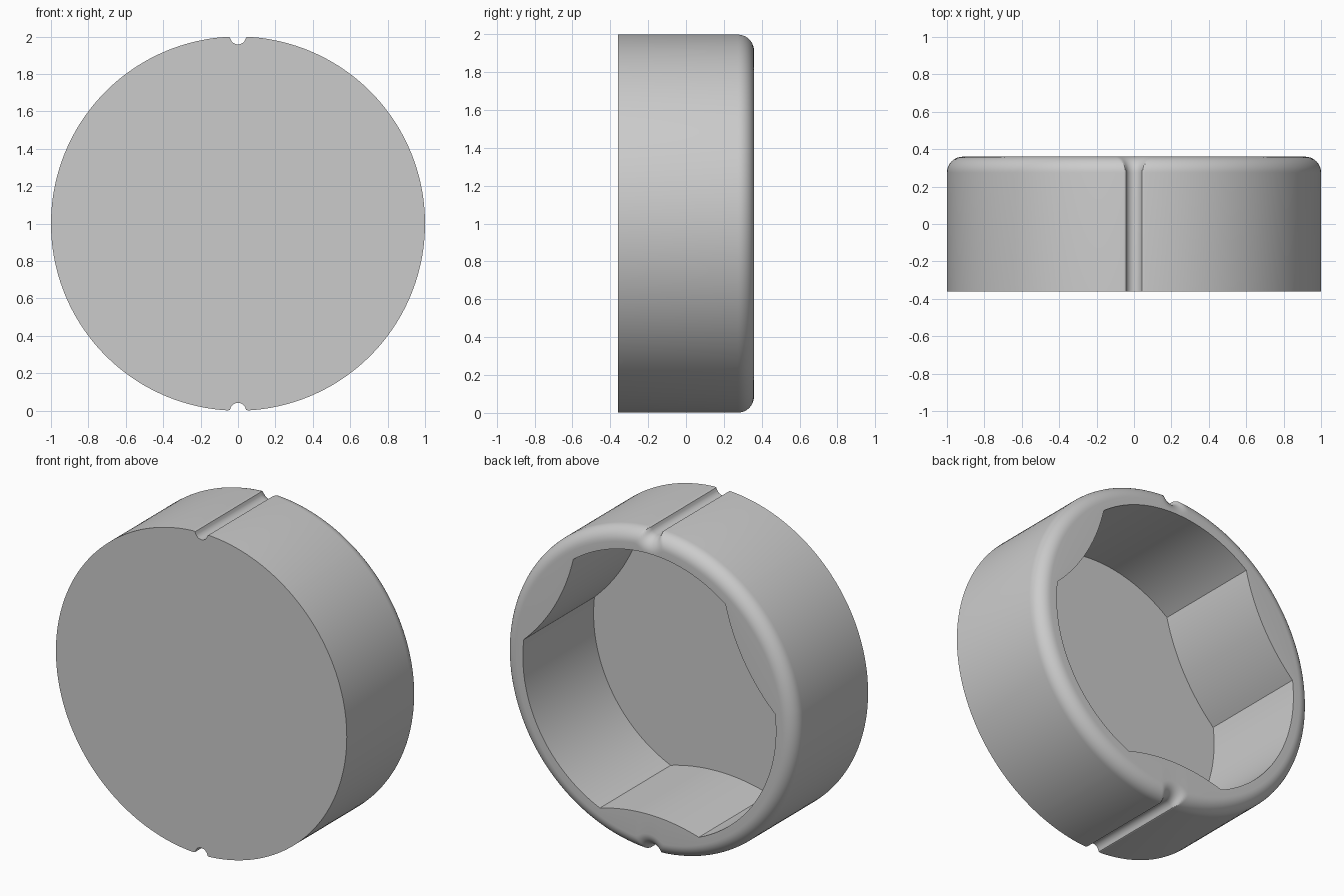
import bpy, bmesh
from math import sin, cos, pi, radians, sqrt

cube = bpy.data.objects.get("Cube")
if cube:
    bpy.data.objects.remove(cube)

FRONT, BACK, FLOOR = -0.36, 0.36, -0.335
FILLET, GROOVE = 0.085, 0.042
CAVITY, HALF, BULGE = 0.87, radians(23), 0.05
LOBES = [radians(a) for a in (30, 150, 270)]
GROOVES = [pi / 2, 3 * pi / 2]


def turn(a, b):
    """Unsigned angle between two directions."""
    return abs((a - b + pi) % (2 * pi) - pi)


def outer_radius(t, inset):
    """Round outline with two grooves, shrunk evenly by inset."""
    rim, rho = 1 - inset, GROOVE + inset
    phi = min(turn(t, g) for g in GROOVES)
    if sin(phi) < rho and phi < 1:
        cut = cos(phi) - sqrt(rho ** 2 - sin(phi) ** 2)
    else:
        cut = 1 + (phi - rho) * 1.5
    k = 0.02  # softened groove lips
    h = max(k - abs(rim - cut), 0) / k
    return min(rim, cut) - h * h * k / 4


def cavity_radius(t):
    """Round cavity with three walls that bow inwards."""
    phi = min(turn(t, c) for c in LOBES)
    if phi >= HALF:
        return CAVITY
    half_chord = CAVITY * sin(HALF)
    arc = (half_chord ** 2 + BULGE ** 2) / (2 * BULGE)
    d = CAVITY * cos(HALF) - BULGE + arc
    return d * cos(phi) - sqrt(arc ** 2 - (d * sin(phi)) ** 2)


# Directions shared by every ring: even steps, dense at grooves, exact corners
angles = {round(2 * pi * i / 180, 5) for i in range(180)}
for g in GROOVES:
    angles |= {round(g + 0.004 * i, 5) for i in range(-38, 39)}
for c in LOBES:
    angles |= {round((c + s * HALF) % (2 * pi), 5) for s in (-1, 1)}
angles = sorted(angles)

bm = bmesh.new()


def ring(y, radius):
    return [bm.verts.new((radius(t) * cos(t), y, 1 + radius(t) * sin(t)))
            for t in angles]


# Outer wall, rolled back edge, then cavity wall down to the floor
rings = [ring(FRONT, lambda t: outer_radius(t, 0))]
STEPS = 10
for i in range(STEPS + 1):
    a = pi / 2 * i / STEPS
    inset = FILLET * (1 - cos(a))
    rings.append(ring(BACK - FILLET * (1 - sin(a)),
                      lambda t: outer_radius(t, inset)))
rings += [ring(BACK, cavity_radius), ring(FLOOR, cavity_radius)]

n = len(angles)
for lower, upper in zip(rings, rings[1:]):
    for i in range(n):
        j = (i + 1) % n
        bm.faces.new((lower[i], lower[j], upper[j], upper[i]))
bm.faces.new(rings[0][::-1])
bm.faces.new(rings[-1])
bmesh.ops.recalc_face_normals(bm, faces=bm.faces)

mesh = bpy.data.meshes.new("round_cap")
bm.to_mesh(mesh)
bm.free()
cap = bpy.data.objects.new("round_cap", mesh)
bpy.context.collection.objects.link(cap)

# Plain grey
grey = bpy.data.materials.new("light_grey")
grey.use_nodes = True
colour = (0.6, 0.6, 0.6, 1)
grey.diffuse_color = colour
grey.node_tree.nodes["Principled BSDF"].inputs["Base Color"].default_value = colour
mesh.materials.append(grey)

bpy.ops.object.select_all(action='DESELECT')
cap.select_set(True)
bpy.context.view_layer.objects.active = cap
bpy.ops.object.shade_smooth_by_angle(angle=radians(30))
